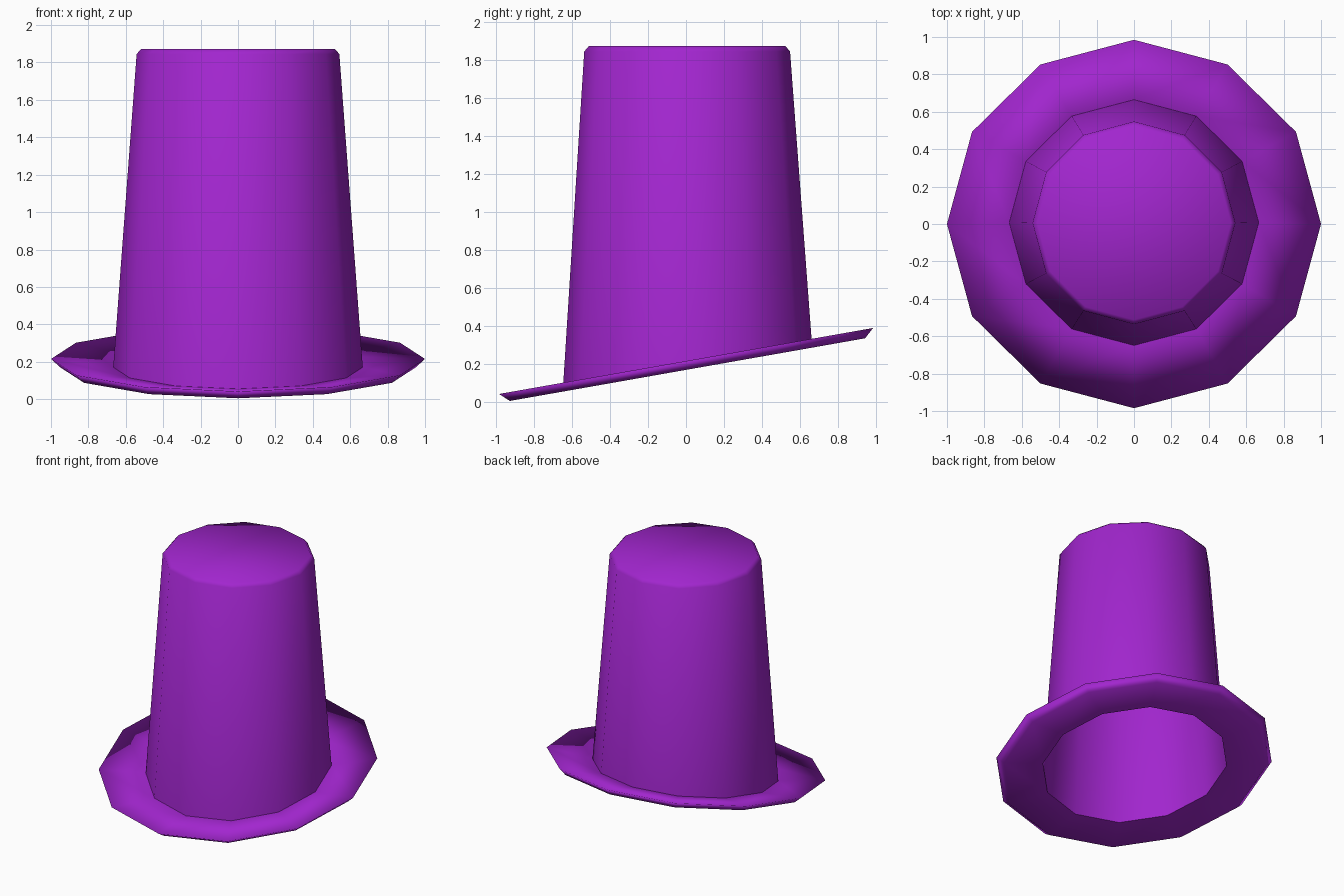
import bpy, bmesh, math
from mathutils import Matrix, Vector

cube = bpy.data.objects.get("Cube")
if cube:
    bpy.data.objects.remove(cube)

SIDES = 12
THICK = 0.045
TILT = Matrix.Translation((0, 0, 0.215)) @ Matrix.Rotation(math.radians(10), 4, 'X')

purple = bpy.data.materials.new("purple felt")
purple.use_nodes = True
colour = (0.36, 0.019, 0.62, 1)
purple.diffuse_color = colour
purple.node_tree.nodes["Principled BSDF"].inputs["Base Color"].default_value = colour


def ring(bm, radius, z, matrix):
    """Add one ring of vertices, placed by the matrix."""
    step = 2 * math.pi / SIDES
    return [bm.verts.new(matrix @ Vector((radius * math.cos(i * step),
                                          radius * math.sin(i * step), z)))
            for i in range(SIDES)]


def bridge(bm, low, high):
    """Join two rings with quads."""
    for i in range(SIDES):
        j = (i + 1) % SIDES
        bm.faces.new((low[i], low[j], high[j], high[i]))


def finish(name, bm):
    mesh = bpy.data.meshes.new(name)
    bm.to_mesh(mesh)
    bm.free()
    mesh.materials.append(purple)
    mesh.shade_smooth()
    obj = bpy.data.objects.new(name, mesh)
    bpy.context.collection.objects.link(obj)


# Hollow tapered crown, cut at the slant of the brim, with a bevelled top
bm = bmesh.new()
upright = Matrix.Translation((0, 0.006, 0))
base = ring(bm, 0.667, -THICK, TILT)
shoulder = ring(bm, 0.542, 1.845, upright)
top = ring(bm, 0.518, 1.873, upright)
bridge(bm, base, shoulder)
bridge(bm, shoulder, top)
bm.faces.new(top)
finish("crown", bm)

# Slanted brim: dished upper face, bevelled rim and flat underside
bm = bmesh.new()
inner = ring(bm, 0.667, -THICK, TILT)
inner_under = ring(bm, 0.667, -THICK - 0.001, TILT)
rim = ring(bm, 1.0, 0, TILT)
rim_under = ring(bm, 0.95, -THICK - 0.001, TILT)
bridge(bm, rim, inner)
bridge(bm, rim_under, rim)
bridge(bm, inner_under, rim_under)
finish("brim", bm)
